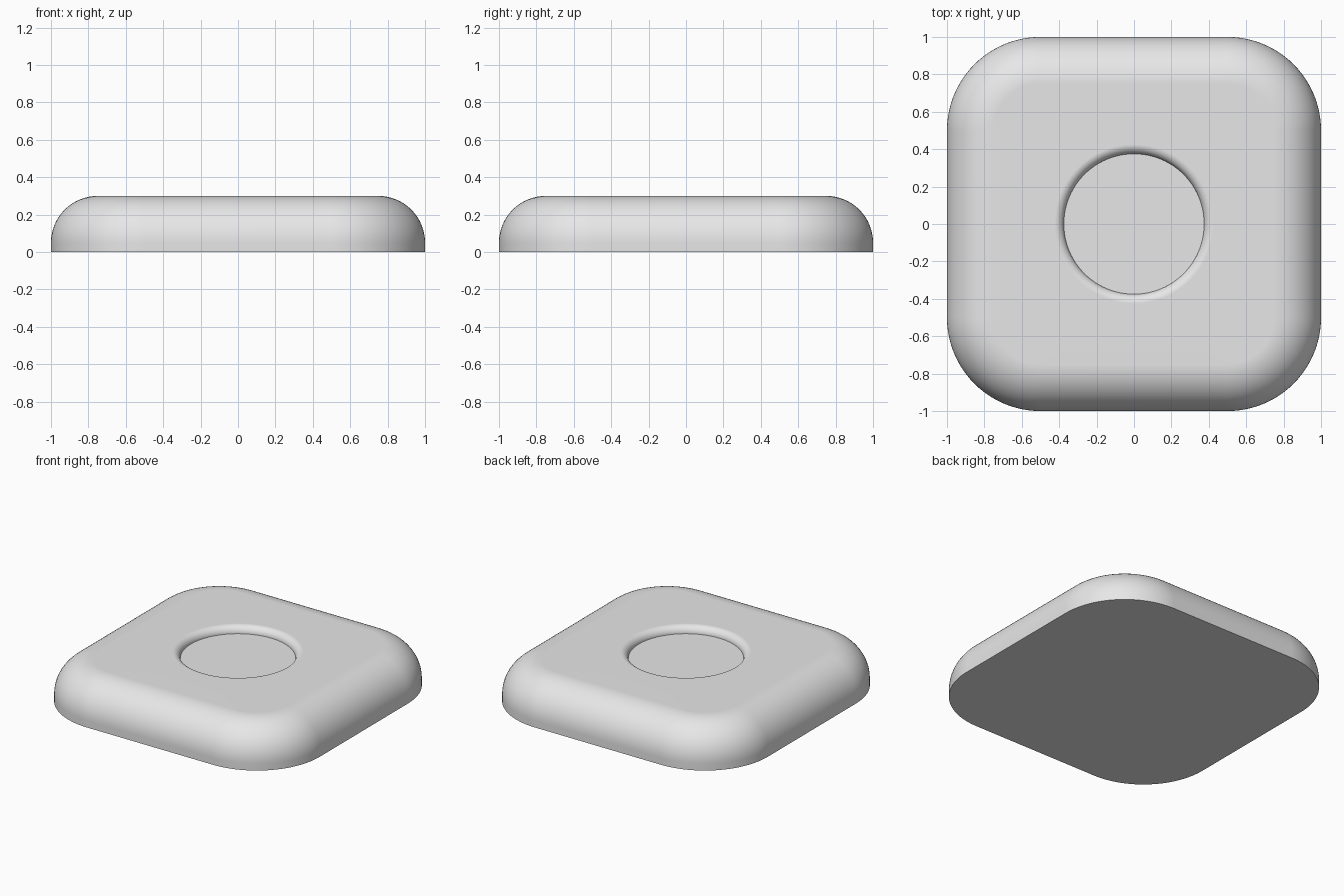
import bpy, bmesh, math

cube = bpy.data.objects.get("Cube")
if cube:
    bpy.data.objects.remove(cube, do_unlink=True)

HEIGHT = 0.3
CORNER = 0.5        # corner arc centre offset and outer radius
EDGE = 0.25         # fillet around the top edge
DISH_RADIUS = 0.375
DISH_DEPTH = 0.05   # also the fillet of the dish rim
ARC_STEPS = 24
FILLET_STEPS = 16

# Plain grey material
grey = bpy.data.materials.new("plain grey")
grey.use_nodes = True
colour = (0.8, 0.8, 0.8, 1)
grey.diffuse_color = colour
grey.node_tree.nodes["Principled BSDF"].inputs["Base Color"].default_value = colour

bm = bmesh.new()


def ring(offset, radius, z):
    """Rounded square outline; a zero offset gives a circle."""
    verts = []
    for quarter in range(4):
        start = quarter * math.pi / 2
        mid = start + math.pi / 4
        cx = math.copysign(offset, math.cos(mid))
        cy = math.copysign(offset, math.sin(mid))
        for i in range(ARC_STEPS + 1):
            a = start + math.pi / 2 * i / ARC_STEPS
            verts.append(bm.verts.new((cx + radius * math.cos(a),
                                       cy + radius * math.sin(a), z)))
    return verts


# Outer wall and rounded top edge
rings = [ring(CORNER, CORNER, 0)]
for i in range(FILLET_STEPS + 1):
    a = math.pi / 2 * i / FILLET_STEPS
    rings.append(ring(CORNER, CORNER - EDGE + EDGE * math.cos(a),
                      HEIGHT - EDGE + EDGE * math.sin(a)))

# Rounded rim dropping into the round dish
for i in range(FILLET_STEPS + 1):
    a = math.pi / 2 * i / FILLET_STEPS
    rings.append(ring(0, DISH_RADIUS + DISH_DEPTH * (1 - math.sin(a)),
                      HEIGHT - DISH_DEPTH * (1 - math.cos(a))))

# Skin the rings, then close the base and the dish floor
for low, high in zip(rings, rings[1:]):
    for i in range(len(low)):
        j = (i + 1) % len(low)
        bm.faces.new((low[i], low[j], high[j], high[i]))
bm.faces.new(rings[0][::-1])
bm.faces.new(rings[-1])
bmesh.ops.remove_doubles(bm, verts=bm.verts, dist=0.0001)
bmesh.ops.recalc_face_normals(bm, faces=bm.faces)

mesh = bpy.data.meshes.new("dished_slab")
bm.to_mesh(mesh)
bm.free()
mesh.materials.append(grey)
slab = bpy.data.objects.new("dished_slab", mesh)
bpy.context.collection.objects.link(slab)

# Smooth fillets with crisp base and dish floor edges
bpy.ops.object.select_all(action="DESELECT")
slab.select_set(True)
bpy.context.view_layer.objects.active = slab
bpy.ops.object.shade_smooth_by_angle(angle=math.radians(40))
weighted = slab.modifiers.new("even_normals", "WEIGHTED_NORMAL")
weighted.keep_sharp = True
